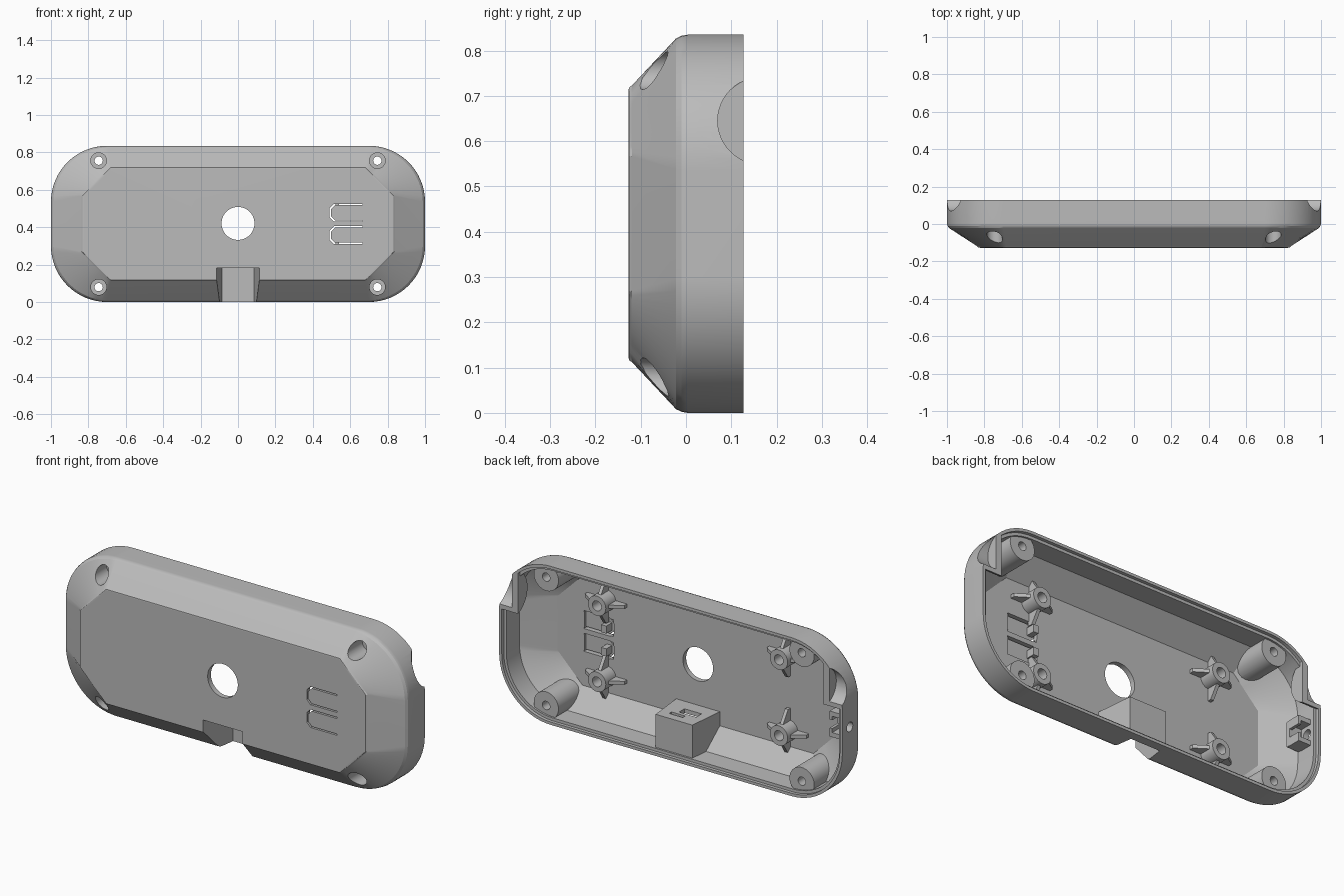
import bpy, bmesh, math
from mathutils import Vector

cube = bpy.data.objects.get("Cube")
if cube:
    bpy.data.objects.remove(cube, do_unlink=True)

grey = bpy.data.materials.new("plain grey plastic")
grey.use_nodes = True
colour = (0.5, 0.5, 0.5, 1)
grey.diffuse_color = colour
grey.node_tree.nodes["Principled BSDF"].inputs["Base Color"].default_value = colour

MID = 0.4175          # height of the centre line
BACK, FRONT = 0.127, -0.127


# ---- helpers ----
def loft(name, rings):
    """Closed solid through rings with equal point counts."""
    bm = bmesh.new()
    loops = [[bm.verts.new(p) for p in ring] for ring in rings]
    n = len(loops[0])
    for a, b in zip(loops, loops[1:]):
        for i in range(n):
            j = (i + 1) % n
            bm.faces.new((a[i], a[j], b[j], b[i]))
    bm.faces.new(loops[0])
    bm.faces.new(loops[-1])
    bmesh.ops.recalc_face_normals(bm, faces=bm.faces)
    mesh = bpy.data.meshes.new(name)
    bm.to_mesh(mesh)
    bm.free()
    mesh.materials.append(grey)
    ob = bpy.data.objects.new(name, mesh)
    bpy.context.collection.objects.link(ob)
    return ob


def prism(name, points, y0, y1):
    return loft(name, [[(x, y, z) for x, z in points] for y in (y0, y1)])


def box(name, x0, x1, y0, y1, z0, z1):
    return prism(name, [(x0, z0), (x1, z0), (x1, z1), (x0, z1)], y0, y1)


def circle(r, n=48):
    return [(r * math.cos(2 * math.pi * i / n), r * math.sin(2 * math.pi * i / n)) for i in range(n)]


def rod(name, x, z, r, y0, y1):
    return prism(name, [(x + a, z + b) for a, b in circle(r)], y0, y1)


def side_rod(name, y, z, r, x0, x1):
    return loft(name, [[(x, y + a, z + b) for a, b in circle(r)] for x in (x0, x1)])


def outline(hx, hz, r, y, straight=False, n=16):
    """Rectangle with rounded or straight-cut corners."""
    pts = []
    for k, (sx, sz) in enumerate(((1, 1), (-1, 1), (-1, -1), (1, -1))):
        for i in range(n + 1):
            u = i / n if k % 2 == 0 else 1 - i / n
            a, b = (1 - u, u) if straight else (math.cos(u * math.pi / 2), math.sin(u * math.pi / 2))
            pts.append(Vector((sx * (hx - r + r * a), y, MID + sz * (hz - r + r * b))))
    return pts


def blend(a, b, t, y):
    return [Vector((p.x + (q.x - p.x) * t, y, p.z + (q.z - p.z) * t)) for p, q in zip(a, b)]


def combine(target, tools, operation='DIFFERENCE'):
    """Apply each tool as an exact boolean, then discard the tools."""
    for t in tools:
        t.hide_render = True
        m = target.modifiers.new("bool", 'BOOLEAN')
        m.operation, m.solver, m.object = operation, 'EXACT', t
    bpy.context.view_layer.update()
    dg = bpy.context.evaluated_depsgraph_get()
    mesh = bpy.data.meshes.new_from_object(target.evaluated_get(dg))
    target.modifiers.clear()
    target.data = mesh
    for t in tools:
        bpy.data.objects.remove(t, do_unlink=True)


def finish(ob, angle=21):
    bpy.ops.object.select_all(action='DESELECT')
    ob.select_set(True)
    bpy.context.view_layer.objects.active = ob
    bpy.ops.object.shade_smooth_by_angle(angle=math.radians(angle))
    ob.modifiers.new("even shading", 'WEIGHTED_NORMAL').keep_sharp = True


def recess(name, grow, y0, y1):
    """Tapered cable bay, narrower toward the back."""
    top = 0.182 + grow
    return loft(name, [[(-w, y, -0.1), (w, y, -0.1), (w, y, top), (-w, y, top)]
                       for w, y in ((0.115 + grow, y0), (0.085 + grow, y1))])


# ---- outer body: rounded rectangle easing into an eight-sided front ----
rim = outline(1, MID, 0.3, 0)
face = outline(0.83, 0.3, 0.15, 0, True)
steps = [(0, BACK), (0, 0.004), (0.02, -0.01), (0.07, -0.022), (0.95, -0.119), (0.99, -0.1255), (1.04, FRONT)]
shell = loft("enclosure_shell", [blend(rim, face, t, y) for t, y in steps])

# ---- hollow, stepped at the rim ----
cavity = loft("cavity", [
    outline(0.985, MID - 0.015, 0.285, 0.17), outline(0.985, MID - 0.015, 0.285, 0.11),
    outline(0.97, MID - 0.03, 0.27, 0.11), outline(0.97, MID - 0.03, 0.27, 0),
    outline(0.818, 0.288, 0.145, -0.1, True)])

screws = [(sx * 0.745, MID + sz * 0.338) for sx in (-1, 1) for sz in (-1, 1)]
solids = [rod("boss", x, z, 0.072, -0.2, 0.1) for x, z in screws]
solids += [side_rod("grip_wall", 0.166, 0.645, 0.118, s * 0.89, s * 1.2) for s in (-1, 1)]
solids.append(recess("bay_wall", 0.022, -0.2, 0.1))
combine(cavity, solids)

# ---- openings ----
cuts = [cavity, rod("centre_hole", 0, 0.42, 0.088, -0.3, 0.0), recess("bay", 0, -0.13, 0.08)]
for x, z in screws:
    cuts += [rod("counterbore", x, z, 0.042, -0.3, 0.03), rod("screw_hole", x, z, 0.022, -0.3, 0.3)]
for s in (-1, 1):
    cuts.append(side_rod("grip", 0.166, 0.645, 0.096, s * 0.925, s * 1.3))
cuts.append(side_rod("side_port", 0.065, 0.42, 0.025, -1.2, -0.9))
cuts.append(box("bay_window", -0.07, 0.03, -0.03, 0.015, 0.15, 0.25))
cuts.append(box("bay_slot", -0.02, 0.06, 0.035, 0.055, 0.15, 0.25))

# ---- flexing buttons, each freed by a U-shaped slit ----
buttons = [(0.31, 0.405), (0.43, 0.525)]


def u_path(d, z0, z1):
    x0, x1, c = 0.49 + d, 0.665, 0.022
    z0, z1 = z0 + d, z1 - d
    return [(x1, z1), (x0 + c, z1), (x0, z1 - c), (x0, z0 + c), (x0 + c, z0), (x1, z0)]


for z0, z1 in buttons:
    cuts.append(prism("slit", u_path(0, z0, z1) + u_path(0.007, z0, z1)[::-1], -0.2, -0.05))
    cuts.append(box("button_pocket", 0.4925, 0.6625, -0.113, -0.08, z0 + 0.003, z1 - 0.003))
combine(shell, cuts)
finish(shell)

for i, (z0, z1) in enumerate(buttons):
    zc = (z0 + z1) / 2
    finish(box(f"button_plunger_{i}", 0.51, 0.54, -0.115, -0.065, zc - 0.02, zc + 0.02))

# ---- circuit board standoffs with four tapering fins ----
for k, (x, z) in enumerate([(sx * 0.53, MID + sz * 0.2) for sx in (-1, 1) for sz in (-1, 1)]):
    post = rod(f"standoff_{k}", x, z, 0.052, -0.105, -0.015)
    fins = []
    for q in range(4):
        d = Vector((math.cos(q * math.pi / 2), 0, math.sin(q * math.pi / 2)))
        side = Vector((-d.z, 0, d.x)) * 0.009
        base = Vector((x, 0, z))
        prof = [base + d * r + Vector((0, y, 0)) for r, y in
                ((0.04, -0.105), (0.115, -0.105), (0.115, -0.08), (0.04, -0.03))]
        fins.append(loft("fin", [[p - side for p in prof], [p + side for p in prof]]))
    combine(post, fins, 'UNION')
    combine(post, [rod("bore", x, z, 0.026, -0.09, 0.1)])
    finish(post)

# ---- holder blocks beside the side port ----
for name, z in (("lower", 0.365), ("upper", 0.475)):
    finish(box(f"port_holder_{name}", -0.975, -0.9, 0.02, 0.09, z - 0.012, z + 0.012))
    finish(box(f"port_hook_{name}", -0.915, -0.9, 0.02, 0.09, *sorted((z, z + (0.42 - z) * 0.6))))
finish(box("port_shelf", -0.975, -0.9, 0.005, 0.025, 0.355, 0.485))
